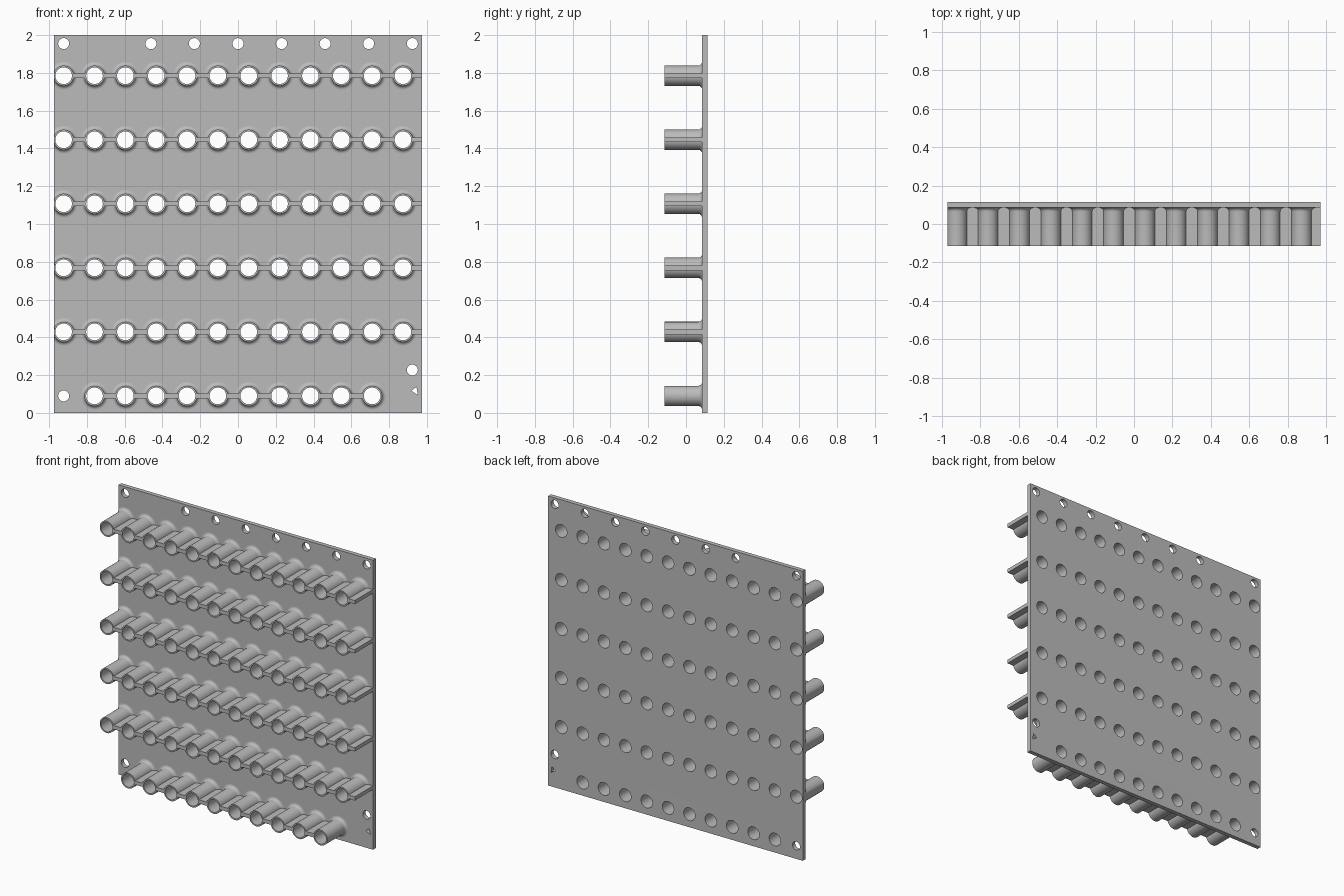
import bpy, bmesh, math
from mathutils import Matrix, Vector

cube = bpy.data.objects.get("Cube")
if cube:
    bpy.data.objects.remove(cube, do_unlink=True)

# Main dimensions
HALF_W, HEIGHT = 0.973, 2.0
FRONT, PLATE_FRONT, BACK = -0.115, 0.085, 0.115
BORE, OUTER, FILLET = 0.044, 0.0535, 0.02
RIB = 0.026
SEGS = 48
COLS = [-0.923 + 0.1633 * i for i in range(12)]
ROWS = [0.09 + 0.339 * i for i in range(6)]

grey = bpy.data.materials.new("plain grey")
grey.use_nodes = True
grey.diffuse_color = (0.5, 0.5, 0.5, 1)
grey.node_tree.nodes["Principled BSDF"].inputs["Base Color"].default_value = (0.5, 0.5, 0.5, 1)


def add_object(name, mesh, smooth=True):
    mesh.materials.clear()
    mesh.materials.append(grey)
    obj = bpy.data.objects.new(name, mesh)
    bpy.context.collection.objects.link(obj)
    if smooth:
        bpy.ops.object.select_all(action='DESELECT')
        obj.select_set(True)
        bpy.context.view_layer.objects.active = obj
        bpy.ops.object.shade_smooth_by_angle(angle=math.radians(35))
    return obj


def from_bmesh(name, bm, smooth=True):
    mesh = bpy.data.meshes.new(name)
    bm.to_mesh(mesh)
    bm.free()
    return add_object(name, mesh, smooth)


def circle(cx, cz, radius, segs=SEGS):
    angles = [2 * math.pi * i / segs for i in range(segs)]
    return [(cx + radius * math.cos(a), cz + radius * math.sin(a)) for a in angles]


def row_columns(row):
    # The bottom row leaves both ends free
    return COLS[1:11] if row == 0 else COLS


# Perforated plate: filled outline with hole outlines, extruded
outlines = [[(-HALF_W, 0), (HALF_W, 0), (HALF_W, HEIGHT), (-HALF_W, HEIGHT)]]
outlines += [circle(x, z, BORE) for row, z in enumerate(ROWS) for x in row_columns(row)]
screw_holes = [(x, 1.955) for x in (-0.923, -0.461, -0.231, 0, 0.231, 0.461, 0.692, 0.923)]
screw_holes += [(-0.923, 0.09), (0.923, 0.227)]
outlines += [circle(x, z, 0.029, 32) for x, z in screw_holes]
outlines.append([(0.918, 0.117), (0.952, 0.095), (0.945, 0.138)])

curve = bpy.data.curves.new("plate_outline", 'CURVE')
curve.dimensions = '2D'
curve.fill_mode = 'BOTH'
curve.extrude = (BACK - PLATE_FRONT) / 2
for points in outlines:
    spline = curve.splines.new('POLY')
    spline.points.add(len(points) - 1)
    for point, (x, z) in zip(spline.points, points):
        point.co = (x, z, 0, 1)
    spline.use_cyclic_u = True
helper = bpy.data.objects.new("plate_outline", curve)
bpy.context.collection.objects.link(helper)
bpy.context.view_layer.update()
plate_mesh = bpy.data.meshes.new_from_object(
    helper.evaluated_get(bpy.context.evaluated_depsgraph_get()))
bpy.data.objects.remove(helper, do_unlink=True)
plate_mesh.transform(Matrix.Translation((0, (PLATE_FRONT + BACK) / 2, 0))
                     @ Matrix.Rotation(math.pi / 2, 4, 'X'))
bm = bmesh.new()
bm.from_mesh(plate_mesh)
bmesh.ops.remove_doubles(bm, verts=bm.verts, dist=1e-5)
bmesh.ops.recalc_face_normals(bm, faces=bm.faces)
from_bmesh("perforated_plate", bm)

# Tube profile as (radius, y): bore, rim, wall, then a fillet into the plate
profile = [(BORE, PLATE_FRONT), (BORE, FRONT), (OUTER, FRONT)]
for i in range(7):
    a = math.pi / 2 * i / 6
    profile.append((OUTER + FILLET * (1 - math.cos(a)),
                    PLATE_FRONT - FILLET * (1 - math.sin(a))))


def add_tube(bm, cx, cz):
    rings = [[bm.verts.new((max(x, -HALF_W), y, z)) for x, z in circle(cx, cz, r)]
             for r, y in profile]
    for a, b in zip(rings, rings[1:]):
        for i in range(SEGS):
            j = (i + 1) % SEGS
            bm.faces.new((a[i], b[i], b[j], a[j]))


def add_rib(bm, x0, x1, z):
    size = Vector((x1 - x0, PLATE_FRONT - FRONT + 0.004, RIB))
    centre = Vector(((x0 + x1) / 2, FRONT + size.y / 2, z))
    bmesh.ops.create_cube(bm, size=1,
                          matrix=Matrix.Translation(centre) @ Matrix.Diagonal(size.to_4d()))


# Rows of tubes joined by flat ribs
inset = OUTER - 0.004
for row, z in enumerate(ROWS):
    columns = row_columns(row)
    tubes = bmesh.new()
    for x in columns:
        add_tube(tubes, x, z)
    bmesh.ops.recalc_face_normals(tubes, faces=tubes.faces)
    # Open shells: make sure the rim faces forward
    rim = next(f for f in tubes.faces if all(abs(v.co.y - FRONT) < 1e-5 for v in f.verts))
    rim.normal_update()
    if rim.normal.y > 0:
        bmesh.ops.reverse_faces(tubes, faces=tubes.faces)
    from_bmesh(f"tube_row_{row + 1}", tubes)

    ribs = bmesh.new()
    for left, right in zip(columns, columns[1:]):
        add_rib(ribs, left + inset, right - inset, z)
    if row > 0:
        add_rib(ribs, columns[-1] + inset, HALF_W, z)
    from_bmesh(f"rib_row_{row + 1}", ribs, smooth=False)
